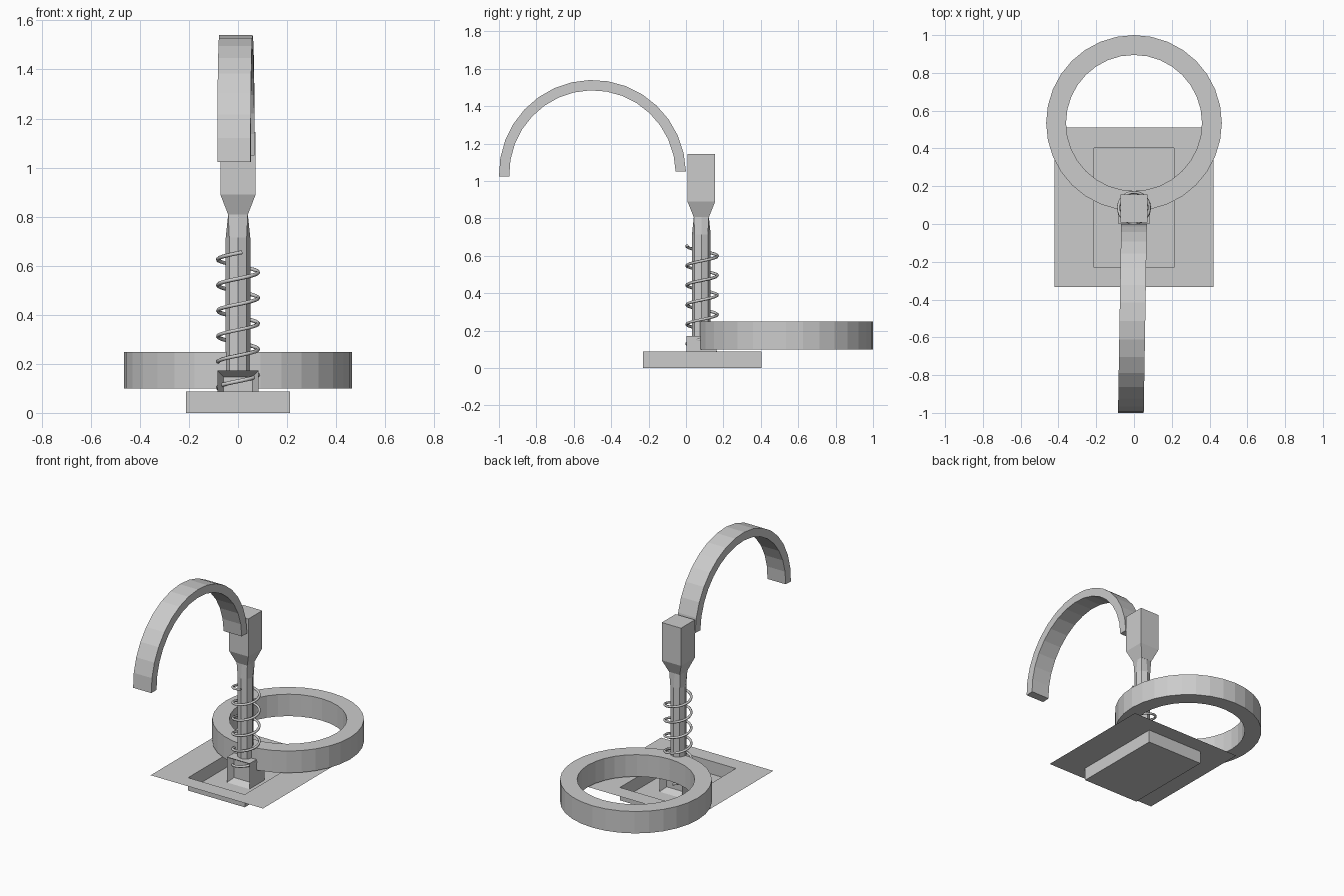
import bpy, bmesh
from math import sin, cos, pi, radians

if "Cube" in bpy.data.objects:
    bpy.data.objects.remove(bpy.data.objects["Cube"])

PY = 0.082  # y of the post axis


def make(name, verts, faces, fix=True):
    me = bpy.data.meshes.new(name)
    me.from_pydata(verts, [], faces)
    if fix:
        bm = bmesh.new()
        bm.from_mesh(me)
        bmesh.ops.recalc_face_normals(bm, faces=bm.faces)
        bm.to_mesh(me)
        bm.free()
    ob = bpy.data.objects.new(name, me)
    bpy.context.collection.objects.link(ob)
    return ob


def loft(name, rings, closed=False):
    """Skin equal-sized rings of points; cap the ends unless closed."""
    n, m = len(rings[0]), len(rings)
    verts = [p for r in rings for p in r]
    faces = []
    for i in range(m if closed else m - 1):
        a, b = i * n, (i + 1) % m * n
        faces += [(a + j, a + (j + 1) % n, b + (j + 1) % n, b + j) for j in range(n)]
    if not closed:
        faces += [tuple(range(n)), tuple(range((m - 1) * n, m * n))]
    return make(name, verts, faces)


def rect(x0, x1, y0, y1, z):
    return [(x0, y0, z), (x1, y0, z), (x1, y1, z), (x0, y1, z)]


# base sheet with a sunken open tray
outer = rect(-0.42, 0.42, -0.333, 0.51, 0.087)
rim = rect(-0.212, 0.212, -0.23, 0.403, 0.087)
floor = rect(-0.212, 0.212, -0.23, 0.403, 0.0)
faces = [(8, 9, 10, 11)]
for j in range(4):
    k = (j + 1) % 4
    faces += [(j, k, 4 + k, 4 + j), (4 + j, 4 + k, 8 + k, 8 + j)]
make("base_tray", outer + rim + floor, faces, fix=False)

# large flat ring
profile = [(0.465, 0.10), (0.465, 0.248), (0.36, 0.248), (0.36, 0.10)]
loft("floor_ring", [[(r * cos(a), 0.535 + r * sin(a), z) for r, z in profile]
                    for a in (2 * pi * i / 32 for i in range(32))], closed=True)

# foot block with square recesses in front and back
block = loft("foot_block", [rect(-0.084, 0.084, PY - 0.08, PY + 0.08, z) for z in (0.0, 0.172)])
bm = bmesh.new()
bm.from_mesh(block.data)
for f in [f for f in bm.faces if abs(f.normal.y) > 0.9]:
    n = f.normal.copy()
    bmesh.ops.inset_region(bm, faces=[f], thickness=0.035)
    for v in f.verts:
        v.co -= n * 0.04
bm.to_mesh(block.data)
bm.free()

# octagonal post that turns square at the neck
octagon = [(0.05 * cos(i * pi / 4), 0.05 * sin(i * pi / 4)) for i in range(8)]
square = [(1, 0), (1, 1), (0, 1), (-1, 1), (-1, 0), (-1, -1), (0, -1), (1, -1)]
loft("post", [[(x, PY + y, z) for x, y in octagon] for z in (0.16, 0.715)]
     + [[(0.04 * x, PY + 0.04 * y, 0.81) for x, y in square]])

# flared head
loft("post_head", [rect(-h, h, PY - h * 1.03, PY + h * 1.03, z)
                   for h, z in ((0.04, 0.808), (0.072, 0.89), (0.072, 1.145))])

# coil spring
TURNS, STEPS, PITCH = 5.5, 24, 0.1045
cu = bpy.data.curves.new("coil_spring", "CURVE")
cu.dimensions = "3D"
cu.bevel_depth = 0.008
cu.bevel_resolution = 1
cu.use_fill_caps = True
sp = cu.splines.new("POLY")
count = int(TURNS * STEPS) + 1
sp.points.add(count - 1)
for i in range(count):
    t = i / STEPS - TURNS
    a = 2 * pi * t - pi / 2 + radians(12)
    sp.points[i].co = (0.082 * cos(a), PY + 0.004 + 0.082 * sin(a), 0.655 + t * PITCH, 1)
spring = bpy.data.objects.new("coil_spring", cu)
bpy.context.collection.objects.link(spring)

# half-round hook, tipped slightly and swung a little to the left
rings = []
for i in range(17):
    a = pi * i / 16 + radians(1.6)
    ring = []
    for r, x in ((0.5, -0.068), (0.5, 0.068), (0.445, 0.068), (0.445, -0.068)):
        y = -0.5 + r * cos(a)
        ring.append((x + 0.0165 * y, y, 1.037 + r * 1.006 * sin(a)))
    rings.append(ring)
loft("hook", rings)
